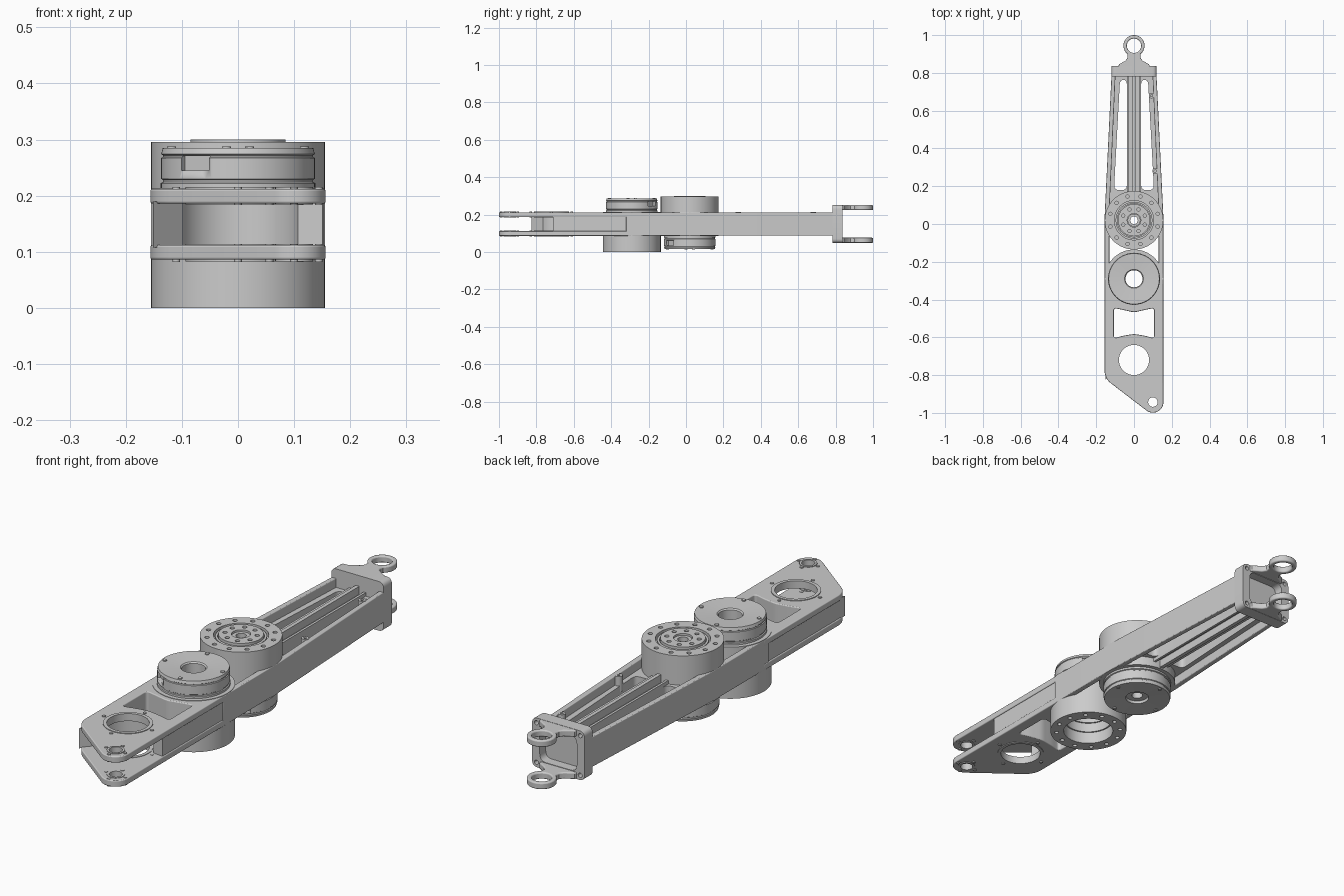
import bpy, bmesh, math
from mathutils import Matrix, Vector

if "Cube" in bpy.data.objects:
    bpy.data.objects.remove(bpy.data.objects["Cube"])


def finish(name, bm, bevel=0):
    bmesh.ops.recalc_face_normals(bm, faces=bm.faces)
    me = bpy.data.meshes.new(name)
    bm.to_mesh(me)
    bm.free()
    ob = bpy.data.objects.new(name, me)
    bpy.context.collection.objects.link(ob)
    bpy.ops.object.select_all(action='DESELECT')
    ob.select_set(True)
    bpy.context.view_layer.objects.active = ob
    bpy.ops.object.shade_smooth_by_angle(angle=math.radians(35))
    if bevel:
        m = ob.modifiers.new("edge_round", 'BEVEL')
        m.width, m.segments, m.limit_method = bevel, 3, 'ANGLE'
        m.angle_limit = math.radians(50)
    return ob


def arc(cx, cy, r, a0, a1, n=24):
    return [(cx + r * math.cos(math.radians(a0 + (a1 - a0) * i / n)),
             cy + r * math.sin(math.radians(a0 + (a1 - a0) * i / n))) for i in range(n + 1)]


def circle(cx, cy, r, n=48):
    return arc(cx, cy, r, 0, 360, n)[:-1]


def ring_of_holes(cx, cy, R, r, n, start=0):
    return [circle(*p, r, 12) for p in arc(cx, cy, R, start, start + 360, n)[:-1]]


def rounded(pts, r, n=6):
    out = []
    for i, p in enumerate(pts):
        p = Vector(p)
        a, b = Vector(pts[i - 1]) - p, Vector(pts[(i + 1) % len(pts)]) - p
        a, b = p + a.normalized() * r, p + b.normalized() * r
        for k in range(n + 1):
            t = k / n
            out.append(tuple(a * (1 - t) ** 2 + p * 2 * t * (1 - t) + b * t * t))
    return out


def plate(name, loops, z0, z1, bevel=0, matrix=None):
    """Flat outline (first loop) with holes (other loops), thickened from z0 to z1."""
    bm = bmesh.new()
    for loop in loops:
        vs = [bm.verts.new((x, y, z0)) for x, y in loop]
        for i in range(len(vs)):
            bm.edges.new((vs[i - 1], vs[i]))
    bmesh.ops.triangle_fill(bm, edges=bm.edges[:], use_beauty=True, normal=(0, 0, 1))
    ext = bmesh.ops.extrude_face_region(bm, geom=bm.faces[:])
    bmesh.ops.translate(bm, vec=(0, 0, z1 - z0),
                        verts=[g for g in ext['geom'] if isinstance(g, bmesh.types.BMVert)])
    if matrix:
        bm.transform(matrix)
    return finish(name, bm, bevel)


def lathe(name, profile, cx, cy, n=72):
    """Closed (r, z) profile spun about a vertical axis."""
    bm = bmesh.new()
    rings = [[bm.verts.new((cx + r * math.cos(2 * math.pi * i / n),
                            cy + r * math.sin(2 * math.pi * i / n), z)) for r, z in profile]
             for i in range(n)]
    for i in range(n):
        a, b = rings[i - 1], rings[i]
        for k in range(len(profile)):
            bm.faces.new((a[k - 1], b[k - 1], b[k], a[k]))
    return finish(name, bm)


def notch(target, x, y, z, angle):
    """Connector window cut into the side of a cap."""
    bm = bmesh.new()
    bmesh.ops.create_cube(bm, size=1, matrix=Matrix.Translation((x, y, z)) @
                          Matrix.Rotation(angle, 4, 'Z') @ Matrix.Diagonal((.03, .06, .026, 1)))
    cut = finish("notch_cutter", bm)
    cut.hide_render = True
    cut.display_type = 'WIRE'
    m = target.modifiers.new("notch", 'BOOLEAN')
    m.object, m.operation, m.solver = cut, 'DIFFERENCE', 'EXACT'


AY, BY, HY = .02, -.29, -.72      # upper joint, lower joint, fork bore
PIN = (.1, -.943)

# Fork end: two plates with bore, pin hole and window
window = rounded([(-.107, -.445), (-.07, -.452), (0, -.468), (.07, -.452), (.107, -.445),
                  (.107, -.605), (.06, -.592), (0, -.582), (-.06, -.592), (-.107, -.605)], .016)
outline = (arc(0, BY, .148, 180, 360) + [(.155, BY), (.155, -.6)] + arc(*PIN, .056, 0, -128, 14)
           + arc(-.07, -.775, .086, -128, -180, 10) + [(-.156, -.6), (-.156, BY)])
for name, z0, z1 in (("fork_plate_top", .186, .212), ("fork_plate_bottom", .086, .112)):
    plate(name, [outline, circle(0, HY, .085), circle(*PIN, .028, 24), window], z0, z1, .004)

# Core between the fork plates, hollowed around the bore
core = (arc(0, BY, .148, 180, 360) + [(.151, BY), (.151, -.5), (.151, -.71)]
        + arc(0, HY, .108, 8, 205) + [(-.151, -.825), (-.152, -.5), (-.152, BY)])
plate("fork_core", [core, window], .108, .19)

# Bore liners, pin liners and plate screws
for z0, z1 in ((.184, .215), (.083, .114)):
    plate("bore_liner", [circle(0, HY, .094), circle(0, HY, .08)], z0, z1)
    plate("pin_liner", [circle(*PIN, .034, 24), circle(*PIN, .025, 24)], z0, z1)
    for p in arc(0, HY, .11, 0, 360, 4)[:-1] + arc(*PIN, .044, 0, 360, 4)[:-1]:
        plate("plate_screw", [circle(*p, .007, 12)], z0 - .001, z1)

# Side rails, tapering along the arm
for s in (-1, 1):
    rail = [(s * x, y) for x, y in ((.155, -.32), (.155, .05), (.119, .79), (.098, .79),
                                    (.131, .05), (.131, -.32))]
    plate("side_rail", [rail], .087, .212, .003)

# Arm floor with two long slots, and the centre rib
slots = [rounded([(s * .038, .18), (s * .106, .18), (s * .074, .765), (s * .038, .765)], .026)
         for s in (-1, 1)]
plate("arm_floor", [[(-.136, .1), (.136, .1), (.104, .79), (-.104, .79)]] + slots, .125, .175)
plate("centre_rib", [[(-.008, .12), (.008, .12), (.008, .79), (-.008, .79)]], .092, .208)
for s in (-1, 1):
    plate("rib_edge", [[(s * x, y) for x, y in ((.028, .12), (.038, .12), (.038, .79), (.028, .79))]],
          .11, .19)
for p in ((.093, .68), (.112, .28)):
    plate("cable_boss", [circle(*p, .015, 20), circle(*p, .006, 12)], .15, .214)

# Joint drums: wide housing on one side, narrower cap on the other
cap = [(.155, .086), (.138, .086), (.138, .078), (.134, .076), (.134, .072), (.137, .070),
       (.137, .033), (.134, .031), (.134, .028), (.137, .026), (.134, .015)]
drum_a = lathe("upper_joint_drum", [(.022, .275), (.155, .275)] + cap +
               [(.047, .019), (.045, .03), (.022, .03)], 0, AY)
drum_b = lathe("lower_joint_drum", [(r, .30 - z) for r, z in
               [(.1, .28), (.155, .28)] + cap + [(.05, .02), (.045, .025), (.045, .07), (.08, .07),
                (.08, .15), (.088, .15), (.088, .21), (.094, .21), (.094, .25), (.1, .25)]], 0, BY)
notch(drum_a, .082, AY - .107, .048, math.atan2(-.107, .082))
notch(drum_b, -.078, BY - .112, .258, math.atan2(-.112, -.078))
notch(drum_b, .082, BY + .107, .258, math.atan2(.107, .082))

# Bolted flanges and output disc
plate("upper_flange", [circle(0, AY, .155, 72), circle(0, AY, .104, 72)]
      + ring_of_holes(0, AY, .13, .009, 12, 15), .275, .296)
plate("lower_flange", [circle(0, BY, .155, 72), circle(0, BY, .1, 72)]
      + ring_of_holes(0, BY, .13, .009, 12, 15), 0, .02)
plate("output_ring", [circle(0, AY, .097, 72), circle(0, AY, .088, 72)], .274, .291)
plate("output_disc", [circle(0, AY, .085, 72), circle(0, AY, .036)]
      + ring_of_holes(0, AY, .062, .009, 8, 22.5), .274, .30)
plate("output_hub", [circle(0, AY, .034), circle(0, AY, .02)], .274, .293)
for s, y, z0, z1 in ((1, AY, .012, .02), (1, BY, .28, .288)):
    for p in arc(0, y, .12, 10, 370, 4)[:-1]:
        plate("cap_screw", [circle(*p, .008, 12)], z0, z1)

# End bracket: bolted frame with a closed back (drawn flat, then stood upright)
stand = Matrix.Rotation(math.pi / 2, 4, 'X')
frame = rounded([(-.12, .048), (.12, .048), (.12, .252), (-.12, .252)], .025)
opening = rounded([(-.085, .078), (.085, .078), (.085, .222), (-.085, .222)], .03)
bolts = [circle(x, z, .009, 12) for x in (-.1, .1) for z in (.068, .232)]
plate("bracket_frame", [frame, opening] + bolts, -.836, -.795, 0, stand)
plate("bracket_back", [frame], -.797, -.782, 0, stand)

# Clevis lugs
lug = (arc(0, .944, .056, -52, 232, 32) + [(-.034, .88), (-.045, .865), (-.08, .845), (-.09, .815),
                                           (.09, .815), (.08, .845), (.045, .865), (.034, .88)])
for name, z0, z1 in (("clevis_lug_top", .224, .251), ("clevis_lug_bottom", .049, .076)):
    plate(name, [lug, circle(0, .944, .038, 36)], z0, z1, .005)
